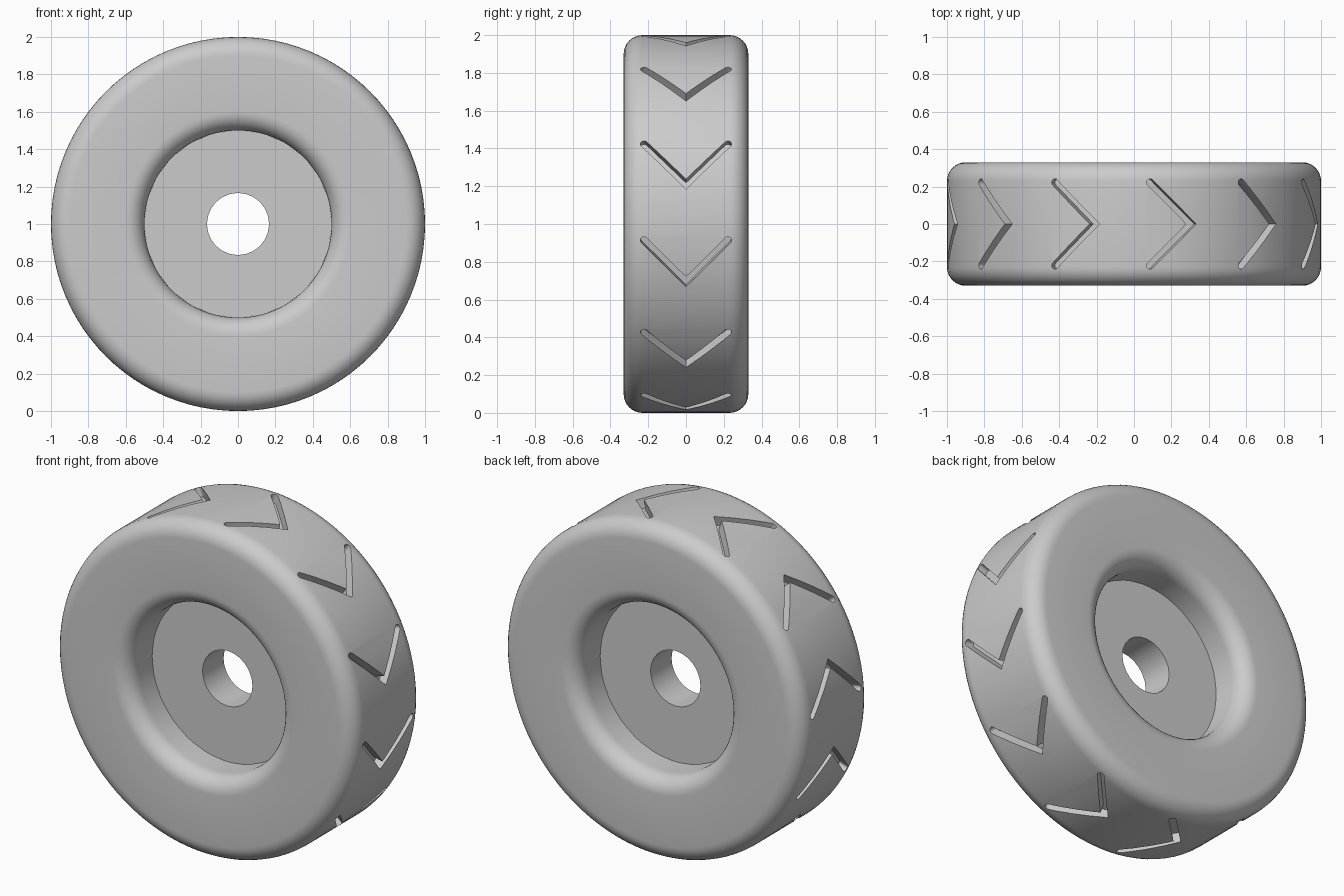
import bpy
import bmesh
from math import cos, sin, pi, radians
from mathutils import Matrix, Vector

old = bpy.data.objects.get("Cube")
if old:
    bpy.data.objects.remove(old, do_unlink=True)

CENTRE = Vector((0, 0, 1))
HALF_WIDTH = 0.33
ROUND = 0.1

grey = bpy.data.materials.new("wheel grey")
grey.use_nodes = True
colour = (0.6, 0.6, 0.6, 1)
grey.diffuse_color = colour
grey.node_tree.nodes["Principled BSDF"].inputs["Base Color"].default_value = colour


def make_object(name, bm):
    bmesh.ops.recalc_face_normals(bm, faces=bm.faces)
    mesh = bpy.data.meshes.new(name)
    bm.to_mesh(mesh)
    bm.free()
    mesh.materials.append(grey)
    obj = bpy.data.objects.new(name, mesh)
    bpy.context.collection.objects.link(obj)
    obj.location = CENTRE
    return obj


def lathe(name, profile, steps):
    """Spin a closed (radius, y) profile around the wheel axis."""
    bm = bmesh.new()
    verts = [bm.verts.new((r, y, 0)) for r, y in profile]
    edges = [bm.edges.new((verts[i - 1], v)) for i, v in enumerate(verts)]
    bmesh.ops.spin(bm, geom=verts + edges, cent=(0, 0, 0), axis=(0, 1, 0),
                   angle=2 * pi, steps=steps, use_merge=True)
    bmesh.ops.remove_doubles(bm, verts=bm.verts, dist=1e-5)
    return make_object(name, bm)


def shade(obj):
    bpy.ops.object.select_all(action="DESELECT")
    obj.select_set(True)
    bpy.context.view_layer.objects.active = obj
    bpy.ops.object.shade_smooth_by_angle(angle=radians(30))


def rounded_section(inner, outer, half, radius, steps=8):
    """Rounded rectangle cross-section of the tyre."""
    corners = [(outer - radius, half - radius), (inner + radius, half - radius),
               (inner + radius, radius - half), (outer - radius, radius - half)]
    points = []
    for k, (r, y) in enumerate(corners):
        for i in range(steps + 1):
            a = (k + i / steps) * pi / 2
            points.append((r + radius * cos(a), y + radius * sin(a)))
    return points


def chevron_outline(tip, end, width):
    """V shape with rounded arm ends, as (y, tangent) points."""
    side = Vector((1, -1)).normalized() * width
    right = [Vector((0, tip - width * 2 ** 0.5))]
    for i in range(9):
        right.append(end + Matrix.Rotation(pi * i / 8, 2) @ side)
    left = [Vector((-p.x, p.y)) for p in reversed(right[1:])]
    return right + [Vector((0, tip + width * 2 ** 0.5))] + left


# Tyre body
tyre = lathe("tyre", rounded_section(0.5, 1, HALF_WIDTH, ROUND), 96)

# Tread groove cutters, twelve chevrons around the rim
bm = bmesh.new()
outline = chevron_outline(-0.112, Vector((0.222, 0.112)), 0.019)
for k in range(12):
    turn = Matrix.Rotation(-radians(18.6 + 30 * k), 3, "Y")
    base = [bm.verts.new(turn @ Vector((0.935, p.x, p.y))) for p in outline]
    face = bm.faces.new(base)
    made = bmesh.ops.extrude_face_region(bm, geom=[face])["geom"]
    bmesh.ops.translate(bm, vec=turn @ Vector((0.15, 0, 0)),
                        verts=[g for g in made if isinstance(g, bmesh.types.BMVert)])
cutter = make_object("tread_cutter", bm)
cutter.hide_render = True
cutter.hide_set(True)

cut = tyre.modifiers.new("tread grooves", "BOOLEAN")
cut.operation = "DIFFERENCE"
cut.solver = "EXACT"
cut.object = cutter
bpy.context.view_layer.objects.active = tyre
bpy.ops.object.modifier_apply(modifier=cut.name)
bpy.data.objects.remove(cutter, do_unlink=True)
shade(tyre)

# Hub disc with its axle hole
hub = lathe("hub_disc", [(0.166, -0.1), (0.503, -0.1), (0.503, 0.1), (0.166, 0.1)], 24)
shade(hub)
